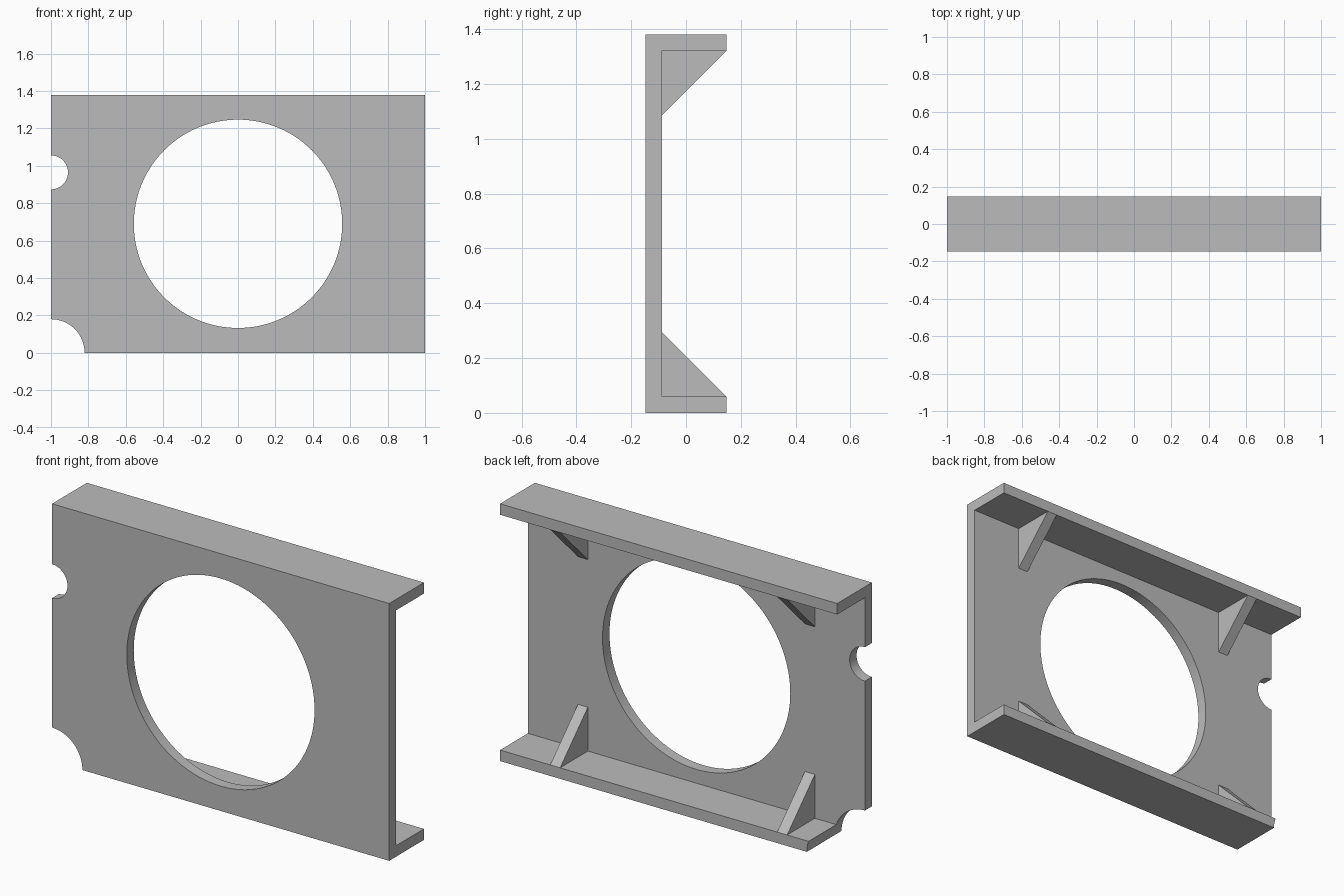
import bpy, bmesh, math
from mathutils import Matrix

if "Cube" in bpy.data.objects:
    bpy.data.objects.remove(bpy.data.objects["Cube"], do_unlink=True)

HEIGHT, DEPTH, WALL = 1.38, 0.147, 0.059
MID = HEIGHT / 2
INNER = WALL - DEPTH          # y of the plate's back face

grey = bpy.data.materials.new("plain grey")
grey.use_nodes = True
grey.diffuse_color = (0.5, 0.5, 0.5, 1)
grey.node_tree.nodes["Principled BSDF"].inputs["Base Color"].default_value = (0.5, 0.5, 0.5, 1)


def add_object(name, bm):
    bmesh.ops.recalc_face_normals(bm, faces=bm.faces)
    mesh = bpy.data.meshes.new(name)
    bm.to_mesh(mesh)
    bm.free()
    mesh.materials.append(grey)
    obj = bpy.data.objects.new(name, mesh)
    bpy.context.collection.objects.link(obj)
    return obj


def extrude_profile(name, yz, x0, x1):
    """Closed y-z profile swept along x."""
    bm = bmesh.new()
    face = bm.faces.new([bm.verts.new((x0, y, z)) for y, z in yz])
    swept = bmesh.ops.extrude_face_region(bm, geom=[face])["geom"]
    bmesh.ops.translate(bm, vec=(x1 - x0, 0, 0),
                        verts=[v for v in swept if isinstance(v, bmesh.types.BMVert)])
    return add_object(name, bm)


def cut_round(obj, x, z, radius, segments):
    """Bore a round opening along y."""
    bm = bmesh.new()
    bmesh.ops.create_cone(bm, cap_ends=True, segments=segments, radius1=radius,
                          radius2=radius, depth=1,
                          matrix=Matrix.Translation((x, 0, z)) @ Matrix.Rotation(math.pi / 2, 4, 'X'))
    cutter = add_object("cutter", bm)
    cutter.hide_render = True
    mod = obj.modifiers.new("opening", 'BOOLEAN')
    mod.operation, mod.solver, mod.object = 'DIFFERENCE', 'EXACT', cutter
    bpy.context.view_layer.objects.active = obj
    bpy.ops.object.modifier_apply(modifier=mod.name)
    bpy.data.objects.remove(cutter, do_unlink=True)


# Channel: front plate with a flange along the top and bottom
half = [(-DEPTH, 0), (DEPTH, 0), (DEPTH, WALL), (INNER, WALL)]
mirrored = [(y, HEIGHT - z) for y, z in reversed(half)]
channel = extrude_profile("channel_plate", half + mirrored, -1, 1)

# Central opening, edge notch and corner notch
cut_round(channel, 0, MID, 0.557, 128)
cut_round(channel, -1, 0.965, 0.091, 64)
cut_round(channel, -1, 0, 0.18, 64)

bpy.ops.object.select_all(action='DESELECT')
channel.select_set(True)
bpy.context.view_layer.objects.active = channel
bpy.ops.object.shade_smooth_by_angle(angle=math.radians(30))

# Triangular gussets in the four inner corners
leg = DEPTH - INNER
triangle = [(INNER, WALL), (DEPTH, WALL), (INNER, WALL + leg)]
for side, x in (("right", -0.703), ("left", 0.644)):
    extrude_profile("lower_gusset_" + side, triangle, x, x + WALL)
    extrude_profile("upper_gusset_" + side, [(y, HEIGHT - z) for y, z in triangle], x, x + WALL)
